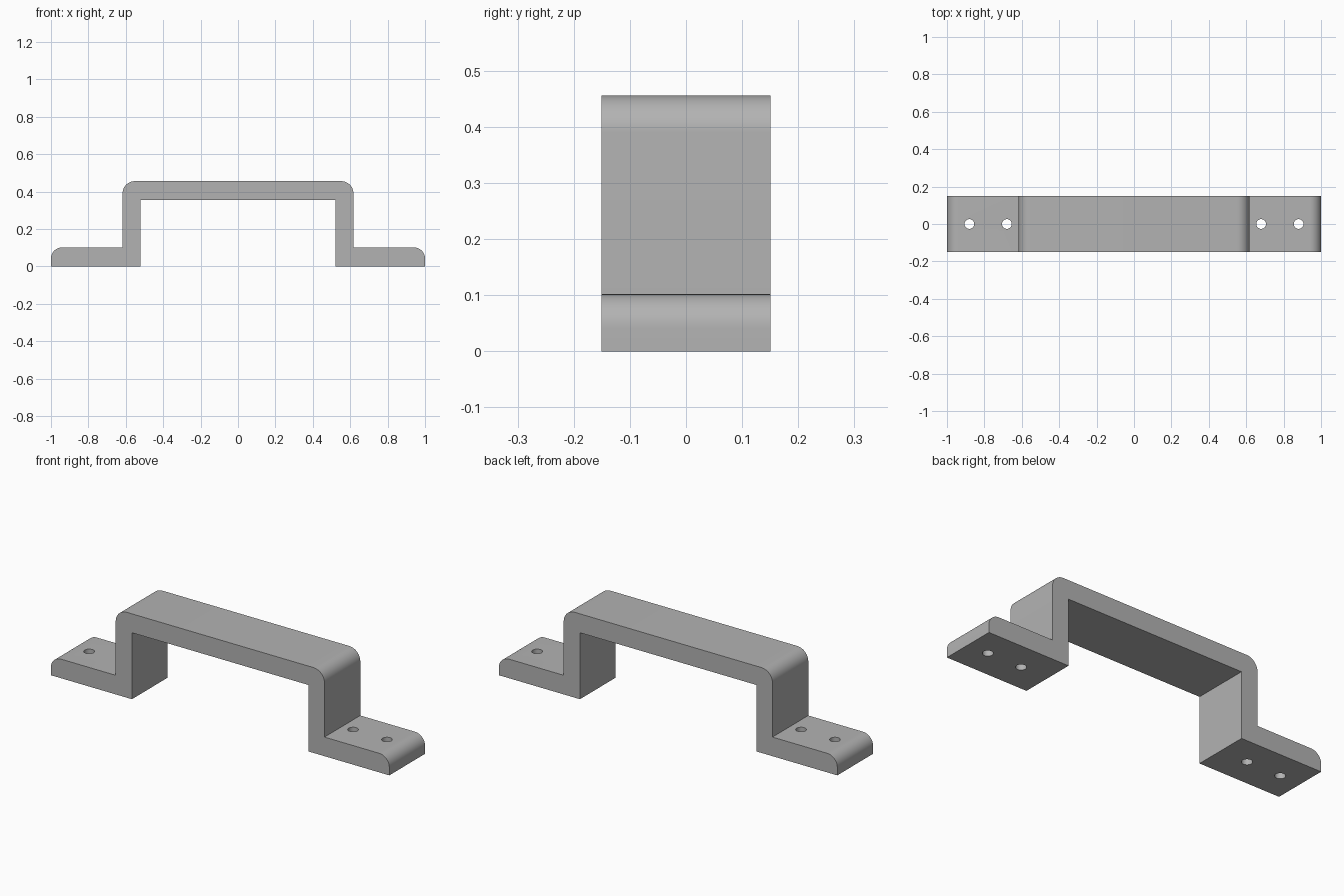
import bpy
import bmesh
import math

cube = bpy.data.objects.get("Cube")
if cube:
    bpy.data.objects.remove(cube, do_unlink=True)

HALF_WIDTH = 0.151
FOOT_TOP = 0.102
TOP = 0.456
HOLE_RADIUS = 0.026

steel = bpy.data.materials.new("grey steel")
grey = (0.45, 0.45, 0.45, 1)
steel.diffuse_color = grey
steel.use_nodes = True
steel.node_tree.nodes["Principled BSDF"].inputs["Base Color"].default_value = grey


def rounded_corner(x, z, radius, steps=12):
    """Quarter arc for an outer corner at (x, z), from its side up to its top."""
    arc = [math.pi / 2 * i / steps for i in range(steps + 1)]
    return [(x - radius + radius * math.cos(a), z - radius + radius * math.sin(a))
            for a in arc]


# Half profile from the underside of the grip, round the foot, to the top
half = [(0.521, 0.355), (0.521, 0), (1, 0)]
half += rounded_corner(1, FOOT_TOP, 0.06)
half += [(0.617, FOOT_TOP)]
half += rounded_corner(0.617, TOP, 0.065)
profile = half + [(-x, z) for x, z in reversed(half)]

# Handle bar: mirrored profile extruded across its width
bm = bmesh.new()
front = bm.faces.new([bm.verts.new((x, -HALF_WIDTH, z)) for x, z in profile])
extruded = bmesh.ops.extrude_face_region(bm, geom=[front])["geom"]
back_verts = [v for v in extruded if isinstance(v, bmesh.types.BMVert)]
bmesh.ops.translate(bm, verts=back_verts, vec=(0, 2 * HALF_WIDTH, 0))
bmesh.ops.recalc_face_normals(bm, faces=bm.faces)
mesh = bpy.data.meshes.new("handle")
bm.to_mesh(mesh)
bm.free()
mesh.materials.append(steel)
handle = bpy.data.objects.new("handle", mesh)
bpy.context.collection.objects.link(handle)

# Screw hole cutters, two per foot
bm = bmesh.new()
for x in (-0.88, -0.68, 0.68, 0.88):
    made = bmesh.ops.create_cone(bm, cap_ends=True, segments=32, depth=0.3,
                                 radius1=HOLE_RADIUS, radius2=HOLE_RADIUS)
    bmesh.ops.translate(bm, verts=made["verts"], vec=(x, 0, 0.05))
cut_mesh = bpy.data.meshes.new("screw_hole_cutters")
bm.to_mesh(cut_mesh)
bm.free()
cut_mesh.materials.append(steel)
cutters = bpy.data.objects.new("screw_hole_cutters", cut_mesh)
bpy.context.collection.objects.link(cutters)
cutters.hide_render = True

# Drill the holes, then drop the cutters
bpy.context.view_layer.objects.active = handle
handle.select_set(True)
drill = handle.modifiers.new("screw_holes", 'BOOLEAN')
drill.operation = 'DIFFERENCE'
drill.solver = 'EXACT'
drill.object = cutters
bpy.ops.object.modifier_apply(modifier=drill.name)
bpy.data.objects.remove(cutters, do_unlink=True)

# Smooth bends with crisp edges
bpy.ops.object.shade_smooth_by_angle(angle=math.radians(30))
